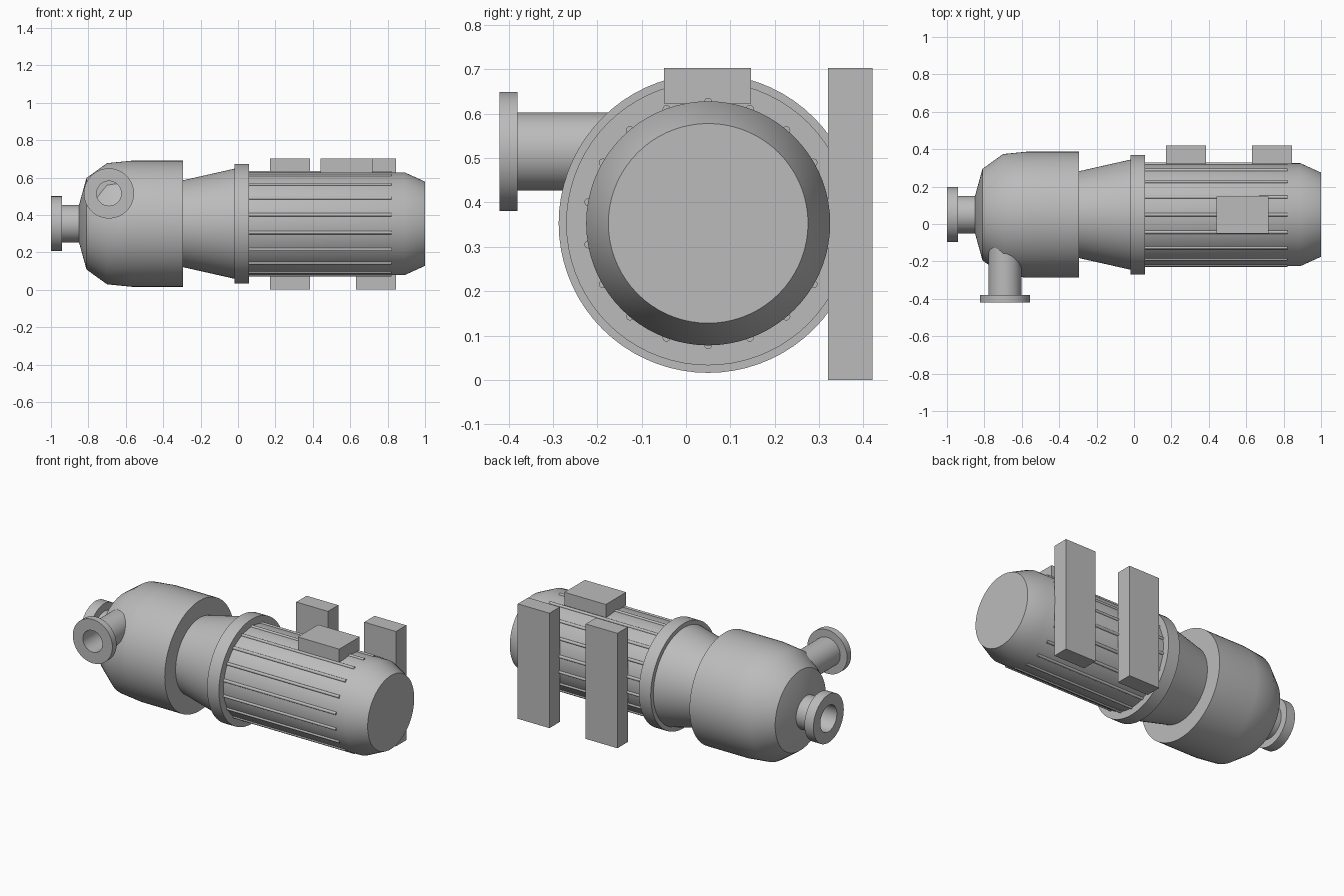
import bpy, bmesh, math
from mathutils import Matrix, Vector

cube = bpy.data.objects.get("Cube")
if cube:
    bpy.data.objects.remove(cube)

AXIS_Y, AXIS_Z = 0.05, 0.353

grey = bpy.data.materials.new("machine grey")
grey.use_nodes = True
grey.diffuse_color = (0.5, 0.5, 0.5, 1)
grey.node_tree.nodes["Principled BSDF"].inputs["Base Color"].default_value = (0.5, 0.5, 0.5, 1)


def finish(name, bm):
    bmesh.ops.recalc_face_normals(bm, faces=bm.faces)
    mesh = bpy.data.meshes.new(name)
    bm.to_mesh(mesh)
    bm.free()
    mesh.materials.append(grey)
    obj = bpy.data.objects.new(name, mesh)
    bpy.context.collection.objects.link(obj)
    return obj


def turned(name, profile, origin, axis, segments=72):
    """Turn a (distance, radius) profile about a line and cap both ends."""
    bm = bmesh.new()
    rings = []
    for d, r in profile:
        rings.append([bm.verts.new((r * math.cos(a), r * math.sin(a), d))
                      for a in (math.tau * i / segments for i in range(segments))])
    for a, b in zip(rings, rings[1:]):
        for i in range(segments):
            j = (i + 1) % segments
            bm.faces.new((a[i], a[j], b[j], b[i]))
    bm.faces.new(rings[0])
    bm.faces.new(rings[-1])
    turn = Vector((0, 0, 1)).rotation_difference(Vector(axis)).to_matrix().to_4x4()
    bm.transform(Matrix.Translation(origin) @ turn)
    obj = finish(name, bm)
    bpy.ops.object.select_all(action='DESELECT')
    obj.select_set(True)
    bpy.context.view_layer.objects.active = obj
    bpy.ops.object.shade_smooth_by_angle(angle=math.radians(35))
    return obj


def box(name, low, high):
    bm = bmesh.new()
    bmesh.ops.create_cube(bm, size=1)
    low, high = Vector(low), Vector(high)
    for v in bm.verts:
        v.co = (low + high) / 2 + v.co * (high - low)
    return finish(name, bm)


def on_axis(name, profile):
    return turned(name, profile, (0, AXIS_Y, AXIS_Z), (1, 0, 0))


# Pump casing, adapter and motor along the main axis
on_axis("pump_casing", [(-0.85, 0.1), (-0.81, 0.245), (-0.7, 0.324), (-0.57, 0.337), (-0.295, 0.337)])
on_axis("adapter", [(-0.31, 0.229), (-0.295, 0.232), (-0.02, 0.294)])
on_axis("motor_flange", [(-0.02, 0.32), (0.06, 0.32)])
on_axis("motor_body", [(0.06, 0.275), (0.89, 0.275), (1.0, 0.225)])

# Flanged nozzles with a blind bore
on_axis("inlet_nozzle", [(-0.85, 0.08), (-1.0, 0.08), (-1.0, 0.147), (-0.94, 0.147),
                         (-0.94, 0.1), (-0.84, 0.1)])
turned("outlet_nozzle", [(0.2, 0.066), (0.42, 0.066), (0.42, 0.134), (0.38, 0.134),
                         (0.38, 0.088), (0, 0.088)], (-0.69, 0, 0.515), (0, -1, 0))

# Rounded cooling ribs around the motor
for i in range(18):
    a = math.tau * i / 18
    turned(f"cooling_rib_{i + 1}", [(0.06, 0.009), (0.82, 0.009)],
           (0, AXIS_Y + 0.274 * math.sin(a), AXIS_Z + 0.274 * math.cos(a)), (1, 0, 0), 16)

# Terminal box and mounting feet
box("terminal_box", (0.44, -0.05, 0.623), (0.72, 0.147, 0.703))
for side, x in (("front", 0.17), ("rear", 0.63)):
    box(f"{side}_mounting_foot", (x, 0.32, 0), (x + 0.215, 0.42, 0.703))
